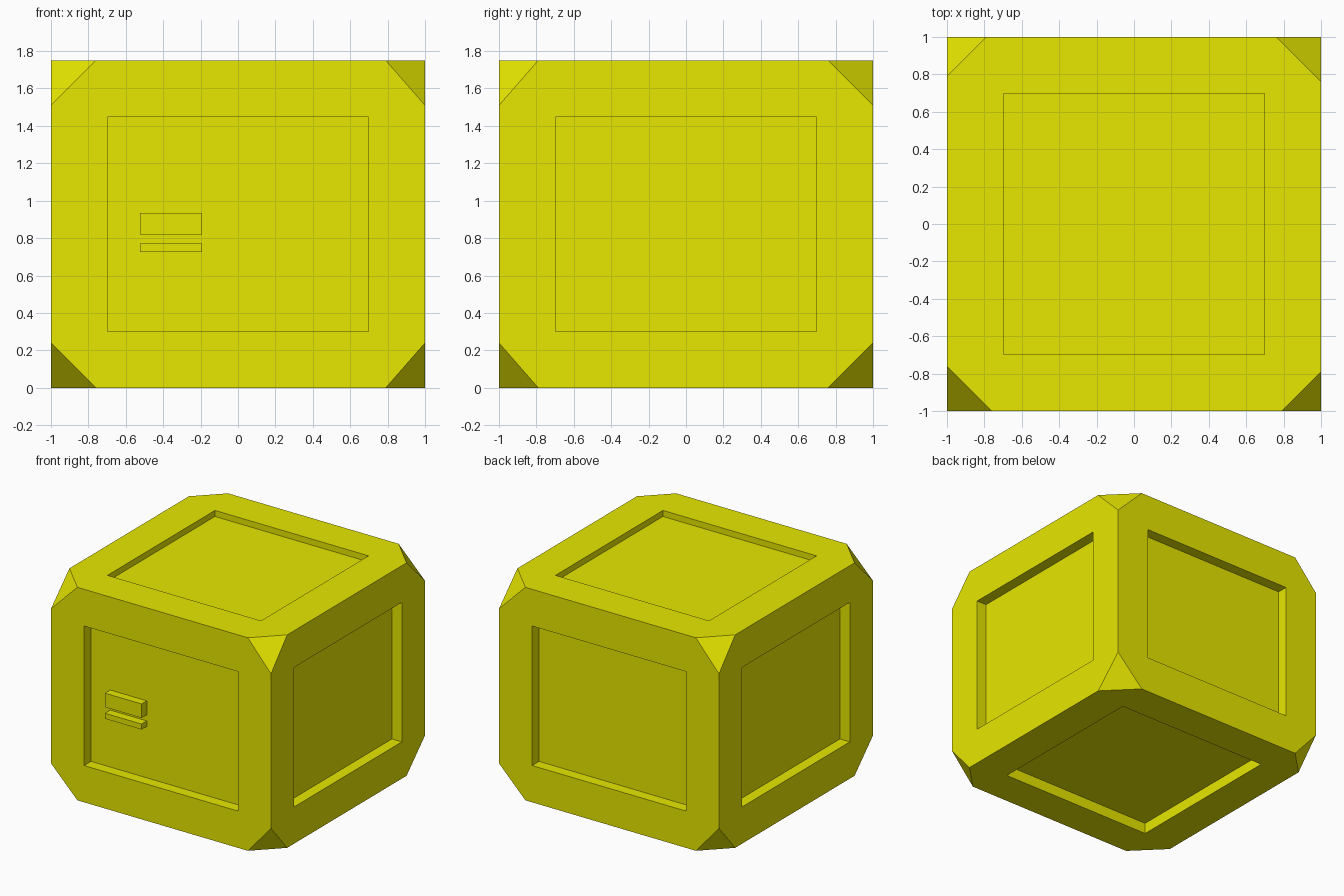
import bpy, bmesh
from mathutils import Vector

if "Cube" in bpy.data.objects:
    bpy.data.objects.remove(bpy.data.objects["Cube"])

yellow = bpy.data.materials.new("safety_yellow")
yellow.diffuse_color = (0.8, 0.8, 0.0, 1)
yellow.use_nodes = True
yellow.node_tree.nodes["Principled BSDF"].inputs["Base Color"].default_value = yellow.diffuse_color

H = 1.75  # crate height


def make_box(bm, lo, hi):
    """Add an axis-aligned box between two corners."""
    lo, hi = Vector(lo), Vector(hi)
    for v in bmesh.ops.create_cube(bm, size=1)["verts"]:
        v.co = Vector(((v.co[i] + 0.5) * (hi[i] - lo[i]) + lo[i]) for i in range(3))


def finish(bm, name):
    bmesh.ops.recalc_face_normals(bm, faces=bm.faces[:])
    mesh = bpy.data.meshes.new(name)
    bm.to_mesh(mesh)
    bm.free()
    mesh.materials.append(yellow)
    ob = bpy.data.objects.new(name, mesh)
    bpy.context.collection.objects.link(ob)
    return ob


# Crate body with a straight-walled recessed panel on every side
bm = bmesh.new()
make_box(bm, (-1, -1, 0), (1, 1, H))
bmesh.ops.recalc_face_normals(bm, faces=bm.faces[:])
for f in bm.faces[:]:
    n = f.normal.copy()
    depth = 0.05 if n.z > 0.5 else 0.09
    bmesh.ops.inset_individual(bm, faces=[f], thickness=0.302, depth=0, use_even_offset=True)
    panel = bmesh.ops.extrude_discrete_faces(bm, faces=[f])["faces"][0]
    bmesh.ops.translate(bm, verts=panel.verts[:], vec=-n * depth)

# Cut off the eight corners
for sx in (-1, 1):
    for sy in (-1, 1):
        for sz in (-1, 1):
            c = 0.24 if sx * sy > 0 else 0.21
            normal = Vector((sx / c, sy / c, sz / 0.24)).normalized()
            point = Vector((sx * (1 - c), sy, H if sz > 0 else 0))
            cut = bmesh.ops.bisect_plane(
                bm, geom=bm.verts[:] + bm.edges[:] + bm.faces[:], dist=1e-5,
                plane_co=point, plane_no=normal, clear_outer=True)
            edges = [e for e in cut["geom_cut"] if isinstance(e, bmesh.types.BMEdge)]
            bmesh.ops.contextual_create(bm, geom=edges)
finish(bm, "crate_body")

# Two raised plates on the front panel
for name, z0, z1 in (("upper_label_plate", 0.82, 0.935), ("lower_label_plate", 0.725, 0.77)):
    bm = bmesh.new()
    make_box(bm, (-0.525, -0.978, z0), (-0.192, -0.905, z1))
    finish(bm, name)
